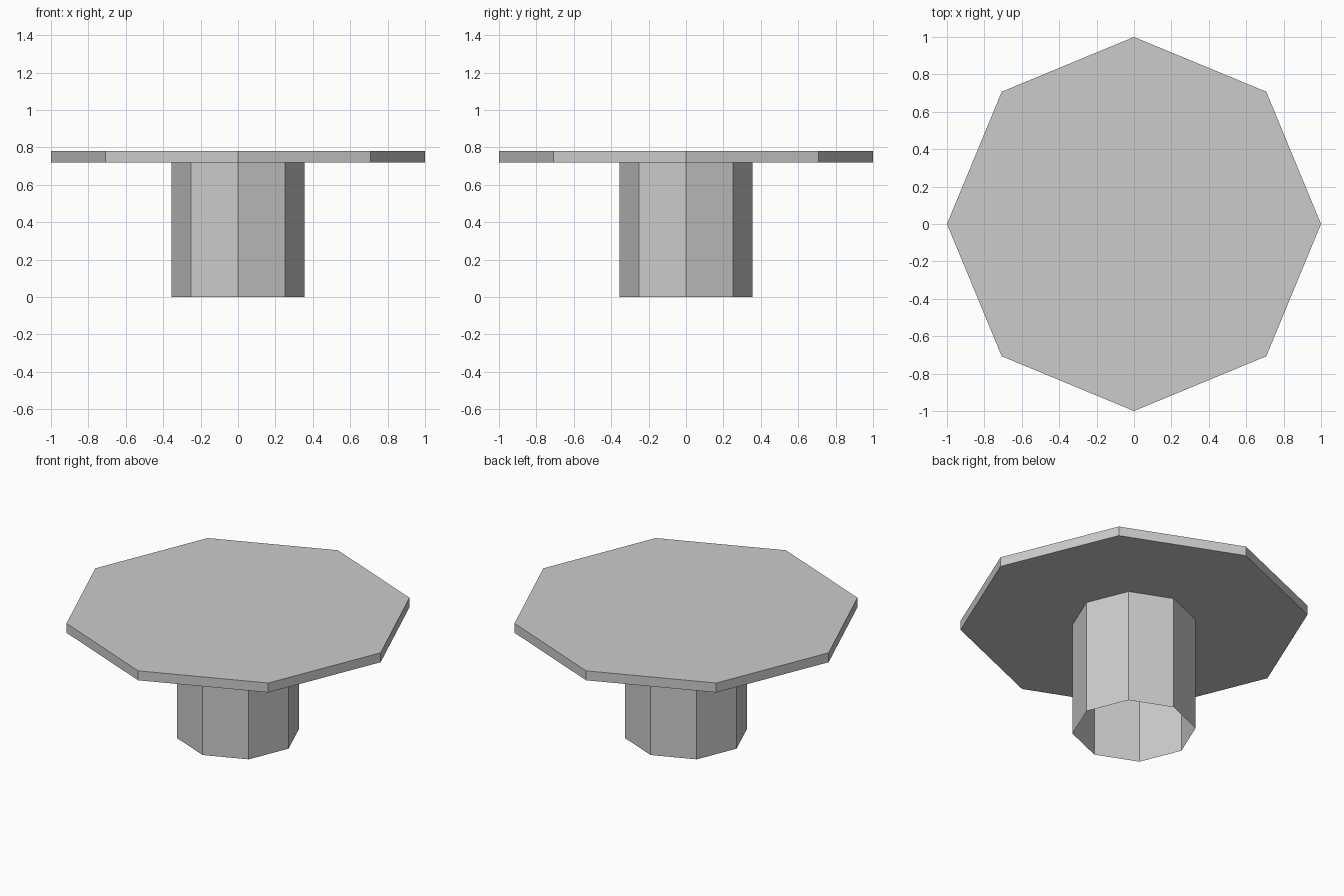
import bpy
import bmesh
from mathutils import Matrix

cube = bpy.data.objects.get("Cube")
if cube:
    bpy.data.objects.remove(cube, do_unlink=True)

SIDES = 8

# Plain grey shared by every part
grey = bpy.data.materials.new("plain grey")
grey.use_nodes = True
colour = (0.6, 0.6, 0.6, 1.0)
grey.diffuse_color = colour
grey.node_tree.nodes["Principled BSDF"].inputs["Base Color"].default_value = colour


def octagonal_prism(name, radius, bottom, top, capped):
    """Flat-sided prism with corners on the x and y axes."""
    bm = bmesh.new()
    bmesh.ops.create_cone(
        bm, cap_ends=capped, cap_tris=False, segments=SIDES,
        radius1=radius, radius2=radius, depth=top - bottom,
        matrix=Matrix.Translation((0, 0, (bottom + top) / 2)))
    bmesh.ops.recalc_face_normals(bm, faces=bm.faces)
    mesh = bpy.data.meshes.new(name)
    bm.to_mesh(mesh)
    bm.free()
    mesh.materials.append(grey)
    obj = bpy.data.objects.new(name, mesh)
    bpy.context.collection.objects.link(obj)
    return obj


# Thin solid top on a hollow pedestal that is open underneath
octagonal_prism("table_top", 1.0, 0.72, 0.78, True)
octagonal_prism("pedestal", 0.355, 0.0, 0.72, False)
